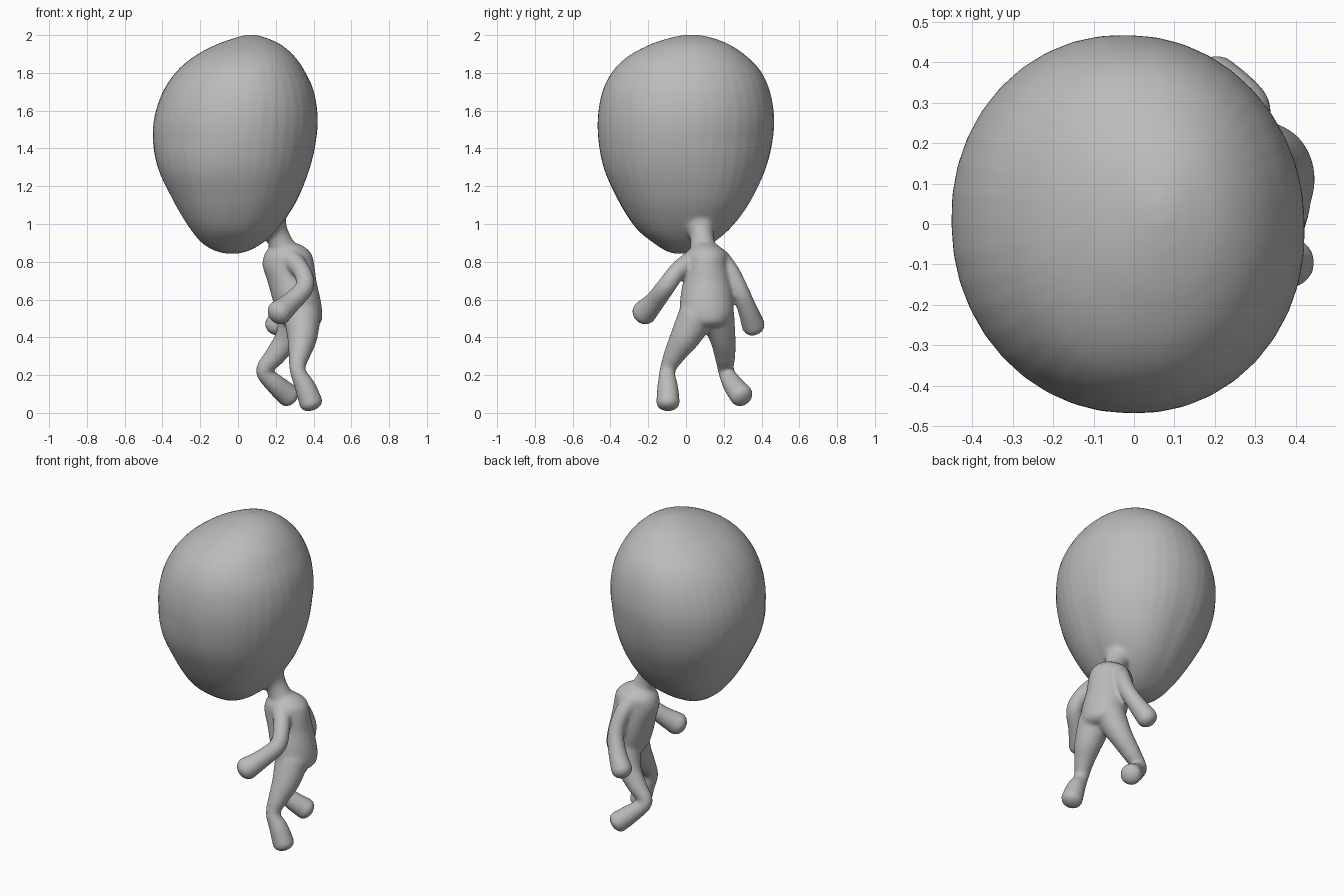
import bpy, bmesh, math
from mathutils import Vector

cube = bpy.data.objects.get("Cube")
if cube:
    bpy.data.objects.remove(cube, do_unlink=True)

clay = bpy.data.materials.new("plain grey")
clay.use_nodes = True
grey = (0.5, 0.5, 0.5, 1)
clay.diffuse_color = grey
clay.node_tree.nodes["Principled BSDF"].inputs["Base Color"].default_value = grey

SIDES = 40
bm = bmesh.new()


def skin(rings):
    """Bridge closed rings of points and cap both ends."""
    loops = [[bm.verts.new(p) for p in ring] for ring in rings]
    for a, b in zip(loops, loops[1:]):
        for i in range(SIDES):
            j = (i + 1) % SIDES
            bm.faces.new((a[i], a[j], b[j], b[i]))
    bm.faces.new(loops[0][::-1])
    bm.faces.new(loops[-1])


def spline(rows, steps=5):
    """Catmull-Rom interpolation of rows of values."""
    out = []
    for i in range(len(rows) - 1):
        p0, p1 = rows[max(i - 1, 0)], rows[i]
        p2, p3 = rows[i + 1], rows[min(i + 2, len(rows) - 1)]
        for k in range(steps):
            t = k / steps
            out.append([b + t * (c - a) / 2 + t * t * (a - 2.5 * b + 2 * c - d / 2)
                        + t ** 3 * (1.5 * (b - c) + (d - a) / 2)
                        for a, b, c, d in zip(p0, p1, p2, p3)])
    return out + [list(rows[-1])]


def stack(rows, chin=0, cheek=0):
    """Horizontal sections (z, x0, x1, y0, y1), made fuller on the diagonals:
    chin along one diagonal low down, cheek along the other at all heights."""
    rings = []
    for z, x0, x1, y0, y1 in spline(rows):
        ring = []
        low = min(max((1.45 - z) / 0.45, 0), 1)
        for i in range(SIDES):
            a = math.tau * i / SIDES
            c, s = math.cos(a), math.sin(a)
            k = 1 + 2 * c * s * (chin * low if c * s > 0 else -cheek)
            ring.append(((x0 + x1) / 2 + k * c * (x1 - x0) / 2,
                         (y0 + y1) / 2 + k * s * (y1 - y0) / 2, z))
        rings.append(ring)
    skin(rings)


def limb(rows, blunt=1):
    """Round tube through (x, y, z, radius); blunt flattens the domed ends."""
    pts = spline(rows, 4)
    first, last = pts[0], pts[-1]
    d0 = (Vector(first[:3]) - Vector(pts[1][:3])).normalized()
    d1 = (Vector(last[:3]) - Vector(pts[-2][:3])).normalized()

    def dome(p, d):
        return [[*(Vector(p[:3]) + d * p[3] * blunt * math.sin(t)), p[3] * math.cos(t)]
                for t in (0.4, 0.8, 1.15, 1.45)]
    pts = dome(first, d0)[::-1] + pts + dome(last, d1)
    rings = []
    for i, p in enumerate(pts):
        d = Vector(pts[min(i + 1, len(pts) - 1)][:3]) - Vector(pts[max(i - 1, 0)][:3])
        u = d.cross(Vector((0.3, 1, 0.1))).normalized()
        v = d.cross(u).normalized()
        rings.append([Vector(p[:3]) + p[3] * (u * math.cos(a) + v * math.sin(a))
                      for a in (math.tau * k / SIDES for k in range(SIDES))])
    skin(rings)


# Big balloon head
stack([(0.843, -0.06, 0.00, -0.06, 0.01),
       (0.86, -0.125, 0.06, -0.11, 0.07),
       (0.90, -0.19, 0.13, -0.17, 0.14),
       (0.96, -0.24, 0.195, -0.245, 0.215),
       (1.04, -0.293, 0.258, -0.307, 0.285),
       (1.14, -0.35, 0.318, -0.365, 0.35),
       (1.28, -0.418, 0.375, -0.43, 0.417),
       (1.42, -0.449, 0.41, -0.461, 0.455),
       (1.56, -0.444, 0.422, -0.467, 0.467),
       (1.70, -0.398, 0.402, -0.443, 0.445),
       (1.81, -0.323, 0.353, -0.387, 0.395),
       (1.89, -0.228, 0.297, -0.303, 0.318),
       (1.95, -0.115, 0.227, -0.19, 0.23),
       (1.985, -0.015, 0.15, -0.085, 0.14),
       (2.002, 0.045, 0.09, 0.0, 0.06)], chin=0.08, cheek=0.025)
# Neck, flaring into the head
limb([(0.05, 0.05, 1.16, 0.17), (0.155, 0.068, 1.02, 0.11),
      (0.205, 0.082, 0.945, 0.064), (0.25, 0.095, 0.84, 0.075)])
# Torso
stack([(0.455, 0.27, 0.41, 0.05, 0.19),
       (0.48, 0.23, 0.44, 0.0, 0.23),
       (0.53, 0.205, 0.447, -0.03, 0.25),
       (0.61, 0.18, 0.435, -0.03, 0.25),
       (0.70, 0.155, 0.415, -0.015, 0.24),
       (0.78, 0.13, 0.405, -0.005, 0.225),
       (0.84, 0.14, 0.39, 0.0, 0.22),
       (0.88, 0.17, 0.35, 0.03, 0.18),
       (0.91, 0.20, 0.28, 0.06, 0.13)])
# Arms, ending in rounded mitten hands
limb([(0.28, 0.04, 0.81, 0.057), (0.335, -0.04, 0.755, 0.048),
      (0.355, -0.105, 0.67, 0.05), (0.285, -0.165, 0.59, 0.054),
      (0.217, -0.222, 0.53, 0.067)], blunt=0.8)
limb([(0.26, 0.18, 0.81, 0.057), (0.285, 0.24, 0.74, 0.048),
      (0.29, 0.288, 0.64, 0.048), (0.255, 0.325, 0.55, 0.052),
      (0.20, 0.357, 0.462, 0.062)], blunt=0.8)
# Legs, ending in stubby feet
limb([(0.34, 0.055, 0.51, 0.098), (0.34, -0.005, 0.40, 0.08),
      (0.325, -0.06, 0.31, 0.058), (0.315, -0.098, 0.225, 0.042),
      (0.355, -0.097, 0.14, 0.055), (0.387, -0.095, 0.052, 0.063)], blunt=0.65)
limb([(0.315, 0.165, 0.51, 0.093), (0.26, 0.195, 0.39, 0.068),
      (0.19, 0.207, 0.295, 0.054), (0.135, 0.212, 0.222, 0.042),
      (0.195, 0.245, 0.155, 0.053), (0.27, 0.295, 0.09, 0.063)], blunt=0.65)

mesh = bpy.data.meshes.new("big_headed_figure")
bm.to_mesh(mesh)
bm.free()
mesh.materials.append(clay)
figure = bpy.data.objects.new("big_headed_figure", mesh)
bpy.context.collection.objects.link(figure)

# Fuse the parts into one smooth skin
fuse = figure.modifiers.new("fuse", 'REMESH')
fuse.mode = 'VOXEL'
fuse.voxel_size = 0.01
fuse.use_smooth_shade = True
relax = figure.modifiers.new("relax", 'SMOOTH')
relax.factor = 0.5
relax.iterations = 10
